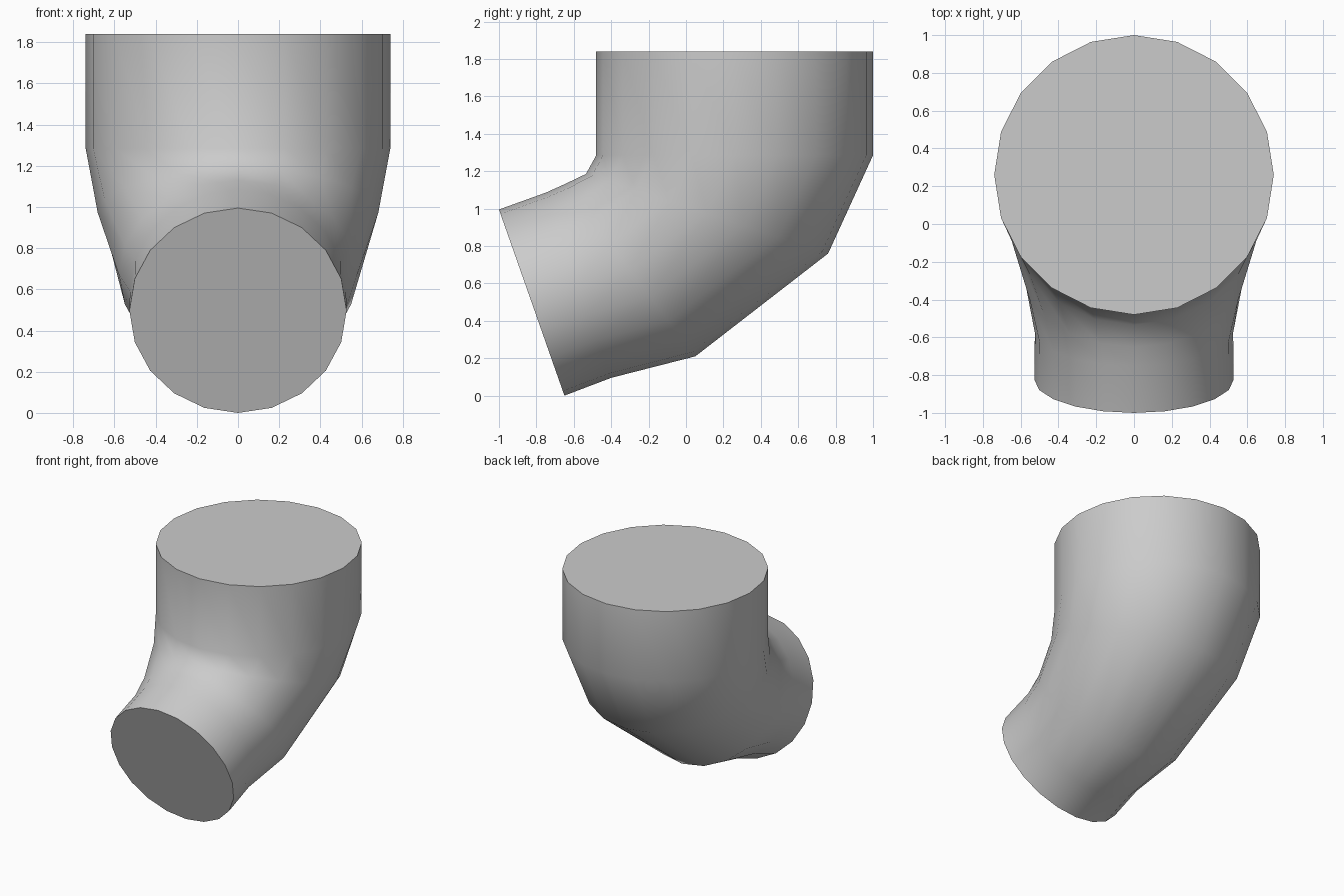
import bpy, bmesh, math
from mathutils import Vector

if "Cube" in bpy.data.objects:
    bpy.data.objects.remove(bpy.data.objects["Cube"])

SIDES = 20
# Pipe sections: inner-bend point (y, z), outer-bend point (y, z)
sections = [
    ((-1.00, 0.995), (-0.65, 0.0)),
    ((-0.75, 1.085), (-0.40, 0.095)),
    ((-0.65, 1.13), (0.05, 0.21)),
    ((-0.535, 1.185), (0.76, 0.76)),
    ((-0.48, 1.285), (1.00, 1.285)),
    ((-0.48, 1.84), (1.00, 1.84)),
]

# Loft circular sections into the reducing elbow
bm = bmesh.new()
rings = []
for inner, outer in sections:
    a, b = Vector((0, *inner)), Vector((0, *outer))
    mid, half = (a + b) / 2, (b - a) / 2
    side = Vector((half.length, 0, 0))
    rings.append([bm.verts.new(mid + half * math.cos(t) + side * math.sin(t))
                  for t in (2 * math.pi * i / SIDES for i in range(SIDES))])
for lower, upper in zip(rings, rings[1:]):
    for i in range(SIDES):
        j = (i + 1) % SIDES
        bm.faces.new((lower[i], lower[j], upper[j], upper[i]))

# Flat end caps
caps = [bm.faces.new(rings[0]), bm.faces.new(rings[-1])]
bmesh.ops.recalc_face_normals(bm, faces=bm.faces)
for f in bm.faces:
    f.smooth = f not in caps
for cap in caps:
    for e in cap.edges:
        e.smooth = False

mesh = bpy.data.meshes.new("pipe_elbow")
bm.to_mesh(mesh)
bm.free()
elbow = bpy.data.objects.new("pipe_elbow", mesh)
bpy.context.collection.objects.link(elbow)
